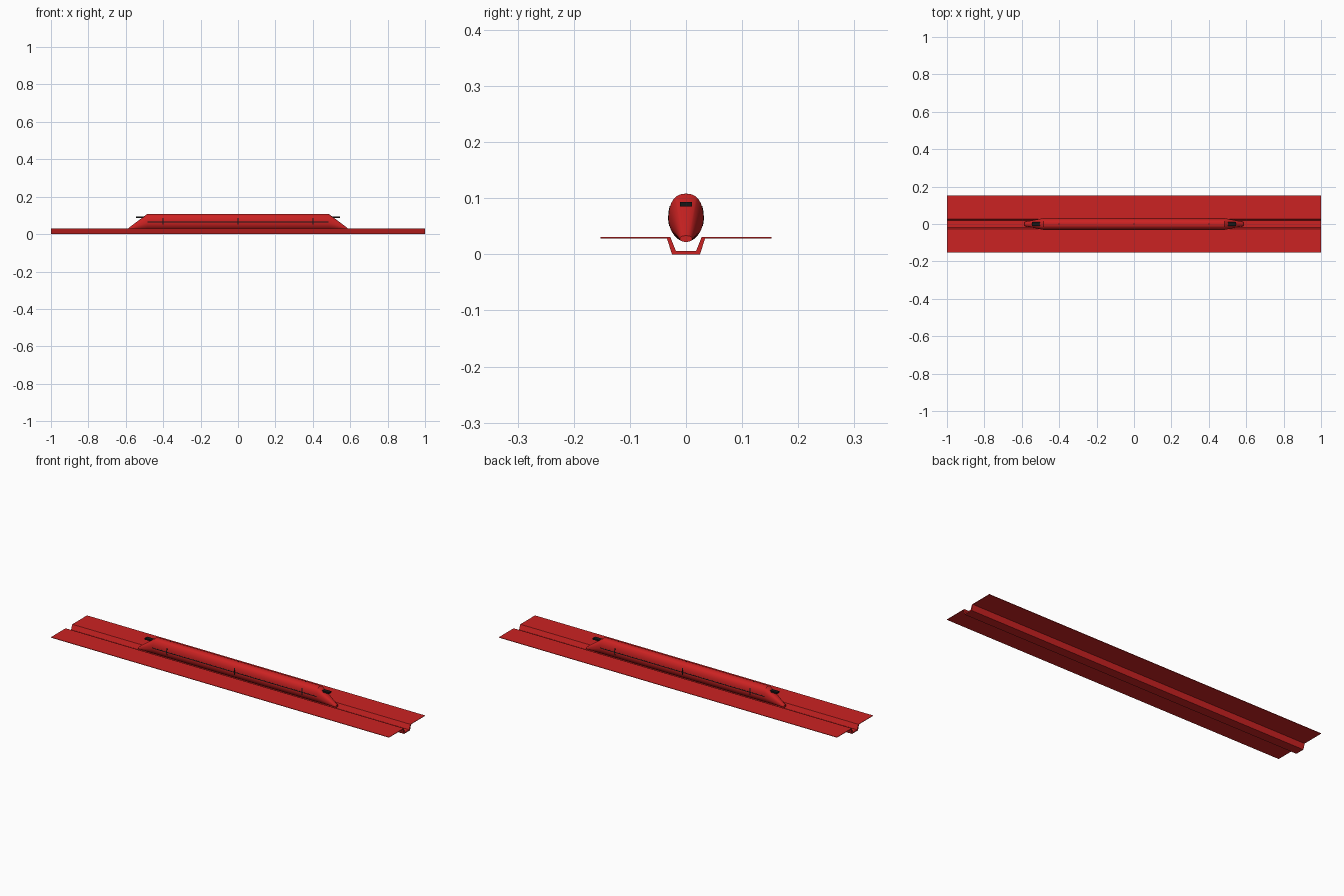
import bpy, bmesh, math

if "Cube" in bpy.data.objects:
    bpy.data.objects.remove(bpy.data.objects["Cube"])


def material(name, color):
    m = bpy.data.materials.new(name)
    m.diffuse_color = (*color, 1)
    m.use_nodes = True
    m.node_tree.nodes["Principled BSDF"].inputs["Base Color"].default_value = m.diffuse_color
    return m


RED = material("red", (0.6, 0.016, 0.016))
BLACK = material("black", (0.008, 0.008, 0.008))


def loft(name, rings, mat, smooth=False):
    """Skin a row of equal closed rings and cap both ends."""
    bm = bmesh.new()
    loops = [[bm.verts.new(p) for p in ring] for ring in rings]
    n = len(loops[0])
    for a, b in zip(loops, loops[1:]):
        for i in range(n):
            j = (i + 1) % n
            bm.faces.new((a[i], a[j], b[j], b[i]))
    bm.faces.new(loops[0])
    bm.faces.new(loops[-1])
    bmesh.ops.recalc_face_normals(bm, faces=bm.faces)
    me = bpy.data.meshes.new(name)
    bm.to_mesh(me)
    bm.free()
    me.materials.append(mat)
    ob = bpy.data.objects.new(name, me)
    bpy.context.collection.objects.link(ob)
    if smooth:
        bpy.ops.object.select_all(action='DESELECT')
        ob.select_set(True)
        bpy.context.view_layer.objects.active = ob
        bpy.ops.object.shade_smooth_by_angle(angle=math.radians(30))
    return ob


def extrude_x(name, profile, x0, x1, mat):
    return loft(name, [[(x, y, z) for y, z in profile] for x in (x0, x1)], mat)


# egg-shaped train cross-section
MID, TOP, BOTTOM, HALF = 0.063, 0.108, 0.022, 0.031


def half_width(z):
    if z >= MID:
        return HALF * (1 - ((z - MID) / (TOP - MID)) ** 2.4) ** (1 / 2.4)
    return HALF * (1 - ((MID - z) / (MID - BOTTOM)) ** 1.9) ** (1 / 1.9)


def section(x, sy=1, sz=1):
    ring = []
    for i in range(48):
        t = 2 * math.pi * i / 48
        c, s = math.cos(t), math.sin(t)
        e = 2 / 2.4 if s > 0 else 2 / 1.9
        y = HALF * math.copysign(abs(c) ** e, c)
        z = MID + math.copysign(abs(s) ** e, s) * (TOP - MID if s > 0 else MID - BOTTOM)
        ring.append((x, y * sy, BOTTOM + (z - BOTTOM) * sz))
    return ring


# guideway: flat plates with a trough between them
right = [(0.025, 0), (0.034, 0.0285), (0.1525, 0.0285), (0.1525, 0.031),
         (0.028, 0.031), (0.018, 0.006)]
extrude_x("guideway", right + [(-y, z) for y, z in reversed(right)], -1, 1, RED)

# train body with sloping noses
loft("train_body", [section(-0.585, 0.36, 0.13), section(-0.485),
                    section(0.485), section(0.585, 0.36, 0.13)], RED, True)

for side, label in ((1, "right"), (-1, "left")):
    # long window stripe
    stripe = [(HALF - 0.003, 0.0625), (HALF + 0.0005, 0.0625),
              (HALF + 0.0005, 0.0665), (HALF - 0.003, 0.0665)]
    extrude_x("window_stripe_" + label, [(side * y, z) for y, z in stripe],
              -0.485, 0.485, BLACK)
    # door seams that follow the curved side
    zs = [0.05 + 0.036 * i / 6 for i in range(7)]
    seam = [(half_width(z) + 0.0008, z) for z in zs]
    seam += [(half_width(z) - 0.003, z) for z in reversed(zs)]
    for x in (-0.4, 0, 0.4):
        extrude_x("door_seam_" + label, [(side * y, z) for y, z in seam],
                  x - 0.0025, x + 0.0025, BLACK)

    # windscreen block on each nose
    screen = [(-0.0105, 0.0855), (0.0105, 0.0855), (0.0105, 0.0935), (-0.0105, 0.0935)]
    extrude_x("windscreen_" + label, screen, side * 0.495, side * 0.545, BLACK)

# small roof markers
for x in (-0.4, 0, 0.4):
    marker = [(-0.003, 0.105), (0.003, 0.105), (0.003, 0.1085), (-0.003, 0.1085)]
    extrude_x("roof_marker", marker, x - 0.0025, x + 0.0025, BLACK)
